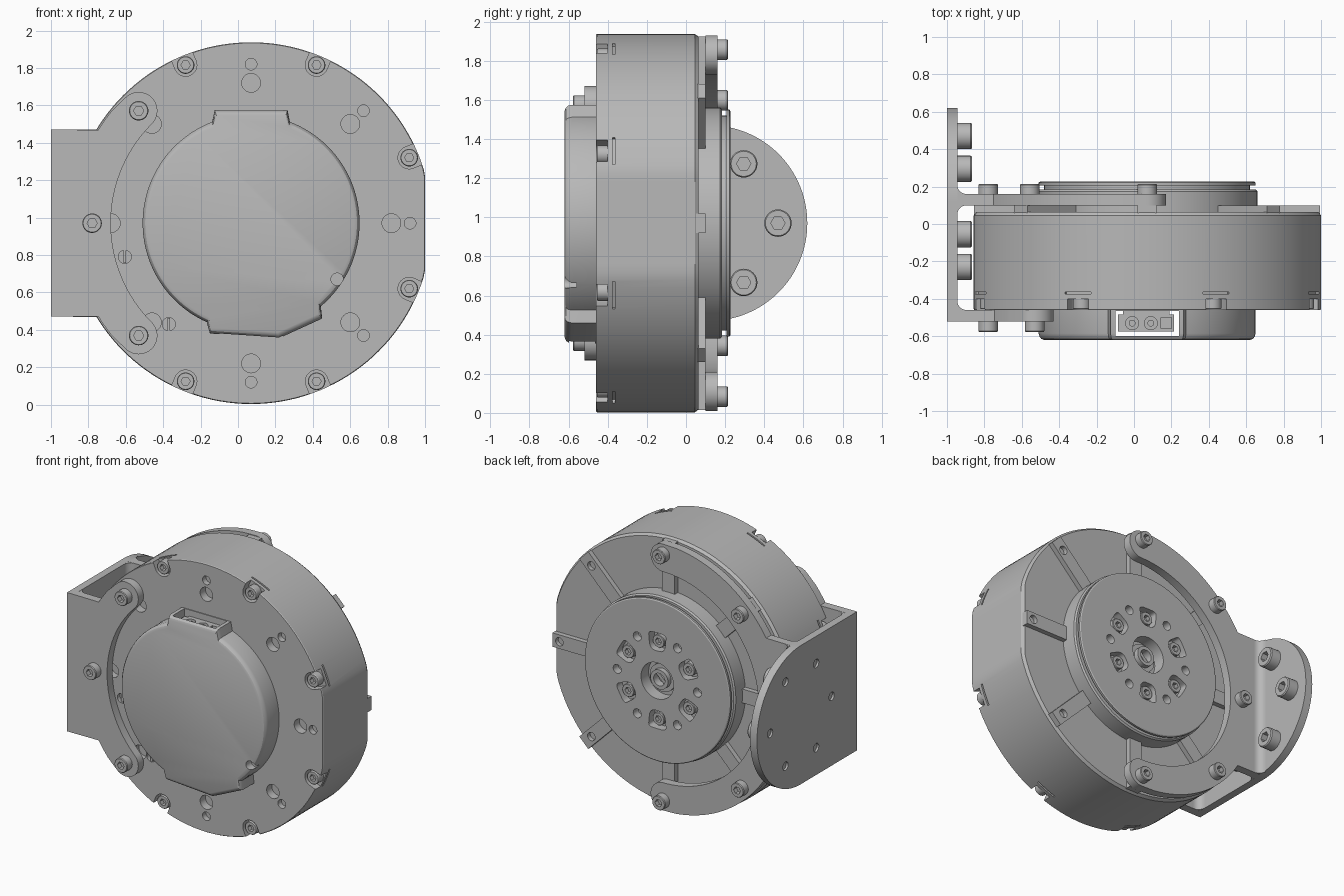
import bpy, bmesh
from math import sin, cos, pi, radians, copysign
from mathutils import Vector

CX, CZ = 0.07, 0.97          # motor axis
FRONT, BACK = -0.46, 0.065   # body faces along y

cube = bpy.data.objects.get("Cube")
if cube:
    bpy.data.objects.remove(cube, do_unlink=True)

gray = bpy.data.materials.new("machined gray")
gray.use_nodes = True
gray.diffuse_color = (0.48, 0.48, 0.48, 1)
for node in gray.node_tree.nodes:
    if node.type == 'BSDF_PRINCIPLED':
        node.inputs["Base Color"].default_value = (0.48, 0.48, 0.48, 1)


# ---------- helpers ----------
def arc(cx, cz, r, a0, a1, n=24):
    steps = [radians(a0 + (a1 - a0) * i / n) for i in range(n + 1)]
    return [(cx + r * cos(a), cz + r * sin(a)) for a in steps]


def circle(cx, cz, r, n=32):
    return arc(cx, cz, r, 0, 360, n)[:-1]


def polar(r, ang):
    return CX + r * cos(radians(ang)), CZ + r * sin(radians(ang))


def radial(pts, ang):
    """Turn (along radius, across) points to a direction about the motor axis."""
    c, s = cos(radians(ang)), sin(radians(ang))
    return [(CX + u * c - w * s, CZ + u * s + w * c) for u, w in pts]


def bar(r0, r1, half, ang):
    return radial([(r0, -half), (r1, -half), (r1, half), (r0, half)], ang)


def rect(u0, v0, u1, v1):
    return [(u0, v0), (u1, v0), (u1, v1), (u0, v1)]


def loft(bm, pts, levels, axis='Y', c=(CX, CZ)):
    """Solid through scaled copies of an outline at (depth, scale) levels."""
    rings = []
    for d, s in levels:
        ring = []
        for u, v in pts:
            u, v = c[0] + (u - c[0]) * s, c[1] + (v - c[1]) * s
            co = {'X': (d, u, v), 'Y': (u, d, v), 'Z': (u, v, d)}[axis]
            ring.append(bm.verts.new(co))
        rings.append(ring)
    for a, b in zip(rings, rings[1:]):
        for i in range(len(pts)):
            j = (i + 1) % len(pts)
            bm.faces.new((a[i], a[j], b[j], b[i]))
    bm.faces.new(rings[0][::-1])
    bm.faces.new(rings[-1])


def slab(pts, d0, d1, axis='Y'):
    return pts, [(d0, 1), (d1, 1)], axis


def build(name, solids):
    bm = bmesh.new()
    for s in solids:
        loft(bm, *s)
    bmesh.ops.recalc_face_normals(bm, faces=bm.faces)
    mesh = bpy.data.meshes.new(name)
    bm.to_mesh(mesh)
    bm.free()
    mesh.materials.append(gray)
    ob = bpy.data.objects.new(name, mesh)
    bpy.context.collection.objects.link(ob)
    return ob


def activate(ob):
    bpy.ops.object.select_all(action='DESELECT')
    ob.select_set(True)
    bpy.context.view_layer.objects.active = ob


def part(name, solids, cuts=()):
    ob = build(name, solids)
    activate(ob)
    if cuts:
        cutter = build("cutter", cuts)
        cutter.hide_render = True
        mod = ob.modifiers.new("cut", 'BOOLEAN')
        mod.operation, mod.solver, mod.object = 'DIFFERENCE', 'EXACT', cutter
        bpy.ops.object.modifier_apply(modifier="cut")
        bpy.data.objects.remove(cutter, do_unlink=True)
    bpy.ops.object.shade_smooth_by_angle(angle=radians(30))
    return ob


# Socket screw head, shared by every screw
head = part("screw_head",
            [(circle(0, 0, 1), [(0, 1), (0.9, 1), (1, 0.92)], 'Z', (0, 0))],
            [slab(circle(0, 0, 0.52, 6), 0.4, 1.5, 'Z')])
head_mesh = head.data
bpy.data.objects.remove(head)


def screw(name, loc, direction, r, h):
    ob = bpy.data.objects.new(name, head_mesh)
    ob.location, ob.scale = loc, (r, r, h)
    ob.rotation_euler = Vector(direction).to_track_quat('Z', 'Y').to_euler()
    bpy.context.collection.objects.link(ob)


# ---------- motor body with front holes and edge pockets ----------
outline = [(CX + max(-0.927, min(0.93, x - CX)), z) for x, z in circle(CX, CZ, 0.967, 144)]
pocket = [(1.1, -0.06)] + arc(0.915, 0, 0.06, 270, 90, 16) + [(1.1, 0.06)]
pilots = [(-0.605, 0.79), (-0.37, 0.43)]
cuts = [slab(circle(x, z, 0.035), -0.5, -0.43) for x, z in pilots]
for k in range(8):
    cuts.append(slab(circle(*polar(0.75, 45 * k), 0.05), -0.5, -0.4))
    mid = 45 * k + 22.5
    cuts.append(slab(radial(pocket, mid), -0.5, -0.4))
    cuts.append(slab(bar(0.945, 1.1, 0.075, mid), -0.375, -0.363))
    screw("case_screw", (polar(0.915, mid)[0], -0.4, polar(0.915, mid)[1]), (0, -1, 0), 0.047, 0.055)
for a in (-90, -45, 0, 45, 90):
    cuts.append(slab(circle(*polar(0.85, a), 0.031), -0.5, -0.42))
part("motor_body", [(outline, [(FRONT, 0.996), (FRONT + 0.006, 1), (BACK - 0.02, 1), (BACK, 0.985)])], cuts)
part("pilot_slots", [slab(rect(x - 0.007, z - 0.034, x + 0.007, z + 0.034), -0.458, -0.42) for x, z in pilots])

# Raised ribs on the back face
for k in range(8):
    a = 45 * k
    part("back_rib", [slab(bar(0.56, 0.925 if k % 4 == 0 else 0.955, 0.05, a), 0.04, 0.1)],
         [slab(circle(*polar(0.87, a), 0.03), 0.07, 0.2)])

# ---------- front cover and connector ----------
cover = (arc(CX, CZ, 0.58, 69, -50, 48)
         + [(0.45, 0.46), (0.22, 0.355), (-0.15, 0.38), (-0.165, 0.43)]
         + arc(CX, CZ, 0.58, 246, 111, 52)
         + [(-0.125, 1.575), (0.265, 1.575)])
part("front_cover",
     [(cover, [(-0.45, 1), (-0.585, 1), (-0.602, 0.992), (-0.614, 0.976), (-0.62, 0.95)])],
     [slab(rect(-0.1, 0.2, 0.24, 1.8), -0.598, -0.466),
      slab(circle(0.53, 0.67, 0.033), -0.7, -0.56)])
part("connector", [slab(rect(-0.085, -0.575, 0.215, -0.485), 1.44, 1.53, 'Z')],
     [slab(circle(x, -0.53, 0.035), 1.5, 1.6, 'Z') for x in (-0.01, 0.09)]
     + [slab(rect(0.145, -0.56, 0.2, -0.5), 1.5, 1.6, 'Z')])
for x in (-0.01, 0.09):
    part("connector_pin", [slab(circle(x, -0.53, 0.018, 16), 1.49, 1.525, 'Z')])
part("connector_foot", [slab(rect(-0.06, 1.44, 0.19, 1.53), -0.49, -0.45)])

# ---------- output rotor ----------
def soft(value):
    return copysign(abs(value) ** 0.5, value)


window = [(0.28 + 0.065 * soft(cos(t)), 0.065 * soft(sin(t)) * (1 + 0.25 * cos(t)))
          for t in [2 * pi * i / 32 for i in range(32)]]
cuts = [slab(circle(CX, CZ, 0.13, 48), 0.14, 0.3)]
for k in range(6):
    a = 90 + 60 * k
    cuts.append(slab(radial(window, a), 0.165, 0.3))
    cuts.append(slab(circle(*polar(0.32, a + 30), 0.032), 0.17, 0.3))
    x, z = polar(0.28, a)
    screw("rotor_screw", (x, 0.165, z), (0, 1, 0), 0.047, 0.05)
part("output_rotor",
     [(circle(CX, CZ, 1, 128), [(0.03, 0.59), (0.175, 0.59), (0.185, 0.58), (0.185, 0.55),
                                (0.207, 0.55), (0.207, 0.58), (0.222, 0.58), (0.227, 0.572)])], cuts)
part("rotor_hub", [(circle(CX, CZ, 1, 48), [(0.13, 0.1), (0.17, 0.1), (0.17, 0.07), (0.205, 0.07)])],
     [slab(circle(CX, CZ, 0.045), 0.15, 0.3)])
part("hub_slot", [slab(bar(-0.044, 0.044, 0.012, 45), 0.14, 0.18)])

# ---------- mounting bracket ----------
PLATE = -0.945


def arm(r_lobe, r_out, end):
    """Curved arm outline, mirrored about the motor's mid height."""
    upper = [(PLATE, CZ + 0.5)] + arc(CX, CZ, r_out, 148.6, end + 6, 24)
    upper += arc(*polar(r_lobe, end), 0.1, end, end - 180, 24)
    upper += arc(CX, CZ, r_lobe - 0.1, end, 180, 36)[1:]
    return upper + [(x, 2 * CZ - z) for x, z in upper[-2::-1]]


part("front_bracket_arm", [slab(arm(0.85, 0.957, 135), -0.52, FRONT)])
part("back_bracket_arm", [slab(arm(0.86, 0.962, 90), 0.1, 0.16)])
side_spots = [(0.12 + 0.35 * cos(pi * k / 3), CZ + 0.35 * sin(pi * k / 3)) for k in range(6)]
part("side_plate",
     [slab([(-0.52, CZ - 0.5)] + arc(0.12, CZ, 0.5, -90, 90, 64) + [(-0.52, CZ + 0.5)], -1, PLATE, 'X')],
     [slab(circle(y, z, 0.03), -1.1, -0.985, 'X') for y, z in side_spots])

# Rounded inside corners of the bracket
for y, s in ((FRONT, 1), (0.1, -1), (0.16, 1)):
    f = 0.05
    curve = [(PLATE + f - f * sin(t), y + s * (f - f * cos(t)))
             for t in [pi / 2 * i / 8 for i in range(9)]]
    part("bracket_fillet", [slab([(PLATE, y)] + curve, CZ - 0.499, CZ + 0.499, 'Z')])

# Bracket screws
for a in (135, 180, 225):
    x, z = polar(0.85, a)
    screw("front_bracket_screw", (x, -0.52, z), (0, -1, 0), 0.052, 0.058)
for a in (90, 135, 180, 225, 270):
    x, z = polar(0.85 if a == 180 else 0.887, a)
    screw("back_bracket_screw", (x, 0.16, z), (0, 1, 0), 0.052, 0.055)
for y, z in side_spots:
    screw("side_screw", (PLATE, y, z), (1, 0, 0), 0.07, 0.08)
